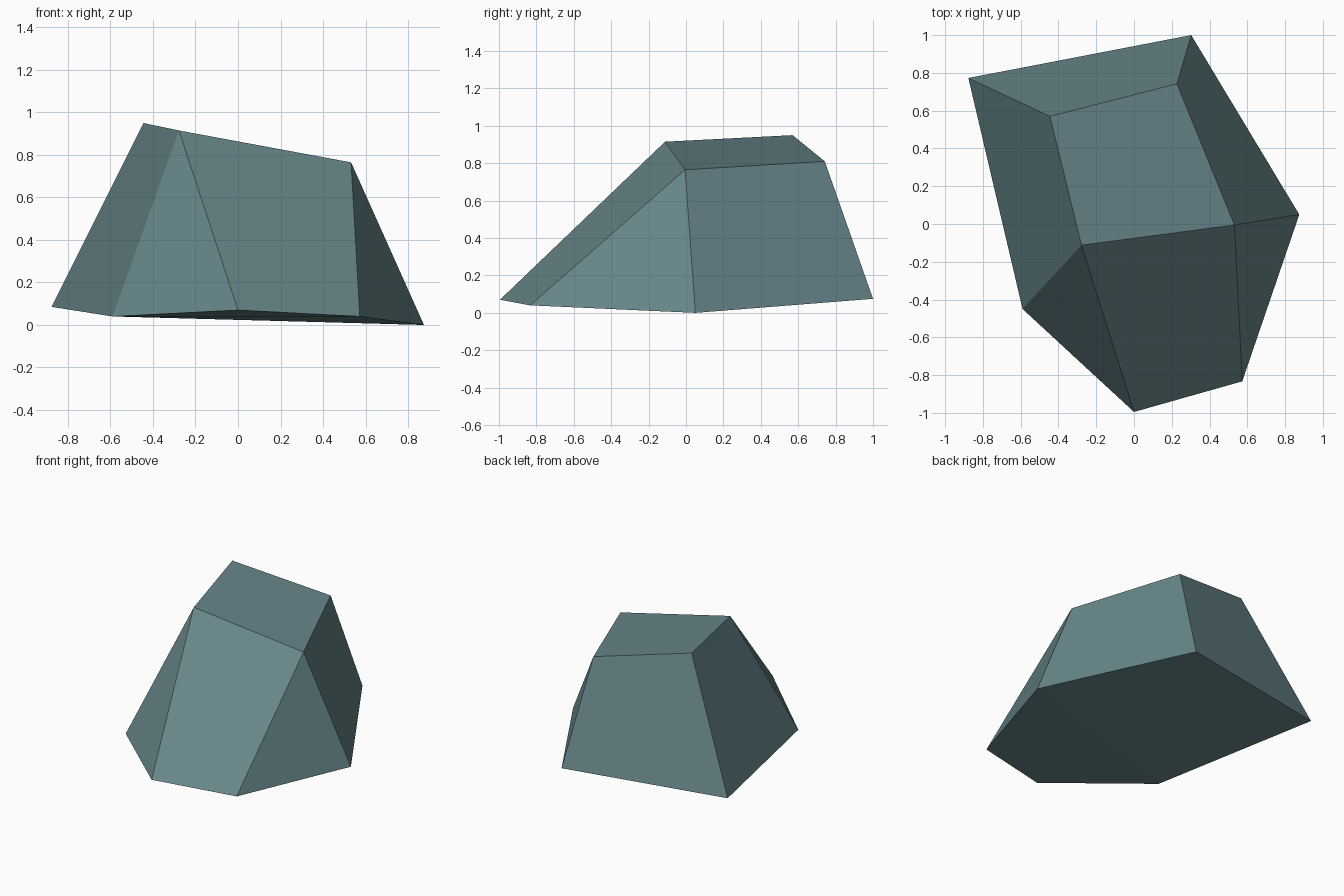
import bpy

# Rock outline: uneven six-sided base and a tilted four-sided top
base = [(-0.877, 0.773, 0.085), (0.303, 1.0, 0.075), (0.875, 0.05, 0.0),
        (0.573, -0.833, 0.04), (0.0, -0.995, 0.07), (-0.59, -0.45, 0.04)]
top = [(-0.445, 0.57, 0.95), (0.227, 0.742, 0.81),
       (0.532, -0.005, 0.765), (-0.278, -0.112, 0.915)]

# Facets: top, sides, and an underside folded along one ridge
faces = [(9, 8, 7, 6),
         (1, 0, 6, 7), (2, 1, 7, 8), (3, 2, 8),
         (4, 3, 8, 9), (5, 4, 9), (0, 5, 9, 6),
         (0, 1, 2, 5), (5, 2, 3, 4)]

mesh = bpy.data.meshes.new("rock")
mesh.from_pydata(base + top, [], faces)
mesh.update()

# Blue-grey stone
stone = bpy.data.materials.new("blue_grey_stone")
stone.diffuse_color = (0.133, 0.235, 0.247, 1.0)
mesh.materials.append(stone)

rock = bpy.data.objects.new("rock", mesh)
bpy.context.collection.objects.link(rock)
